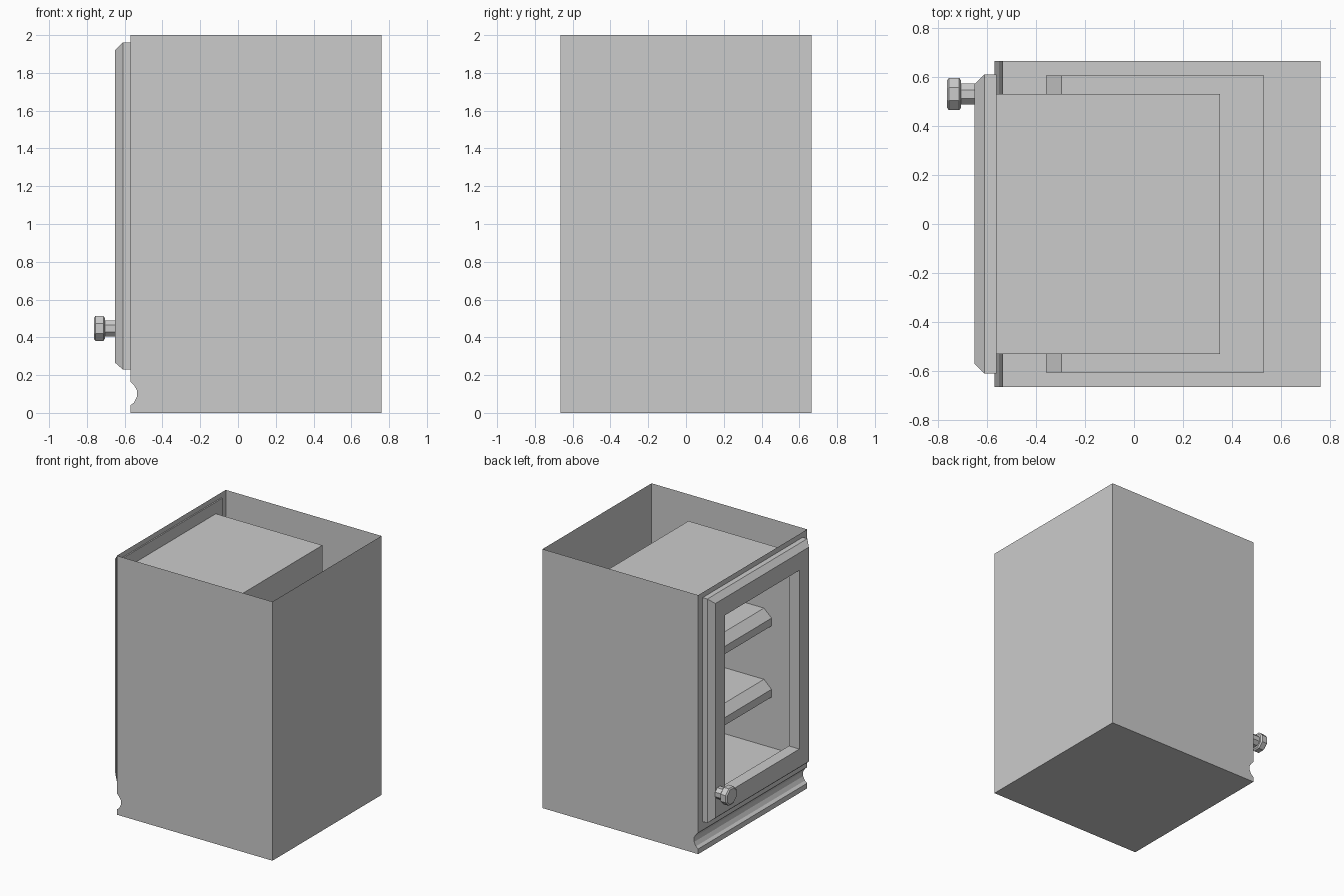
import bpy, bmesh, math
from mathutils import Matrix

if "Cube" in bpy.data.objects:
    bpy.data.objects.remove(bpy.data.objects["Cube"])


def finish(name, bm):
    bmesh.ops.remove_doubles(bm, verts=bm.verts, dist=1e-5)
    bmesh.ops.recalc_face_normals(bm, faces=bm.faces)
    me = bpy.data.meshes.new(name)
    bm.to_mesh(me)
    bm.free()
    ob = bpy.data.objects.new(name, me)
    bpy.context.collection.objects.link(ob)
    return ob


def rect(bm, x, hy, z0, z1):
    """Rectangle of vertices facing along x."""
    return [bm.verts.new(c) for c in
            ((x, -hy, z0), (x, hy, z0), (x, hy, z1), (x, -hy, z1))]


def bridge(bm, a, b):
    for i in range(4):
        j = (i + 1) % 4
        bm.faces.new((a[i], a[j], b[j], b[i]))


W = 0.665   # half width of the body
FX = -0.57  # plane of the door side

# Thin open-topped body: side profile with the toe groove, carried across the width
bm = bmesh.new()
profile = [(0.76, 2), (0.76, 0), (FX, 0), (FX, 0.04), (-0.55, 0.055), (-0.535, 0.085),
           (-0.535, 0.12), (-0.55, 0.145), (FX, 0.165), (FX, 2)]
left = [bm.verts.new((x, -W, z)) for x, z in profile]
right = [bm.verts.new((x, W, z)) for x, z in profile]
bm.faces.new(left)
bm.faces.new(right[::-1])
for i in range(len(profile) - 2):
    bm.faces.new((left[i], left[i + 1], right[i + 1], right[i]))
# Face frame around the opening, running back into the inner compartment
outer = rect(bm, FX, W, 0.165, 2)
opening = rect(bm, FX, 0.53, 0.31, 1.87)
back = rect(bm, 0.35, 0.53, 0.31, 1.87)
bridge(bm, outer, opening)
bridge(bm, opening, back)
bm.faces.new(back)
finish("cabinet_body", bm)

# Door frame: bevelled rectangular section swept round the open middle
bm = bmesh.new()
loops = [rect(bm, *r) for r in (
    (-0.56, 0.61, 0.23, 1.96), (-0.61, 0.61, 0.23, 1.96), (-0.65, 0.57, 0.265, 1.92),
    (-0.65, 0.455, 0.405, 1.785), (-0.56, 0.455, 0.405, 1.785))]
for i, loop in enumerate(loops):
    bridge(bm, loop, loops[(i + 1) % len(loops)])
finish("door_frame", bm)

# Shelves with a sloped front edge, reaching past the compartment walls
for name, z in (("lower_shelf", 0.70), ("upper_shelf", 1.25)):
    bm = bmesh.new()
    section = [(-0.36, z), (0.53, z), (0.53, z + 0.12), (-0.295, z + 0.12), (-0.36, z + 0.06)]
    face = bm.faces.new([bm.verts.new((x, -0.605, h)) for x, h in section])
    ext = bmesh.ops.extrude_face_region(bm, geom=[face])
    bmesh.ops.translate(bm, vec=(0, 1.21, 0),
                        verts=[v for v in ext["geom"] if isinstance(v, bmesh.types.BMVert)])
    finish(name, bm)

# Eight-sided knob: stem and chamfered head turned about the x axis
bm = bmesh.new()
turned = [(-0.645, 0.046), (-0.705, 0.046), (-0.705, 0.06), (-0.713, 0.071),
          (-0.755, 0.071), (-0.763, 0.06)]
rings = []
for x, r in turned:
    rings.append([bm.verts.new((x, 0.53 + r * math.cos(a), 0.447 + r * math.sin(a)))
                  for a in (math.pi / 8 + k * math.pi / 4 for k in range(8))])
for a, b in zip(rings, rings[1:]):
    for k in range(8):
        n = (k + 1) % 8
        bm.faces.new((a[k], a[n], b[n], b[k]))
bm.faces.new(rings[0])
bm.faces.new(rings[-1])
finish("door_knob", bm)
